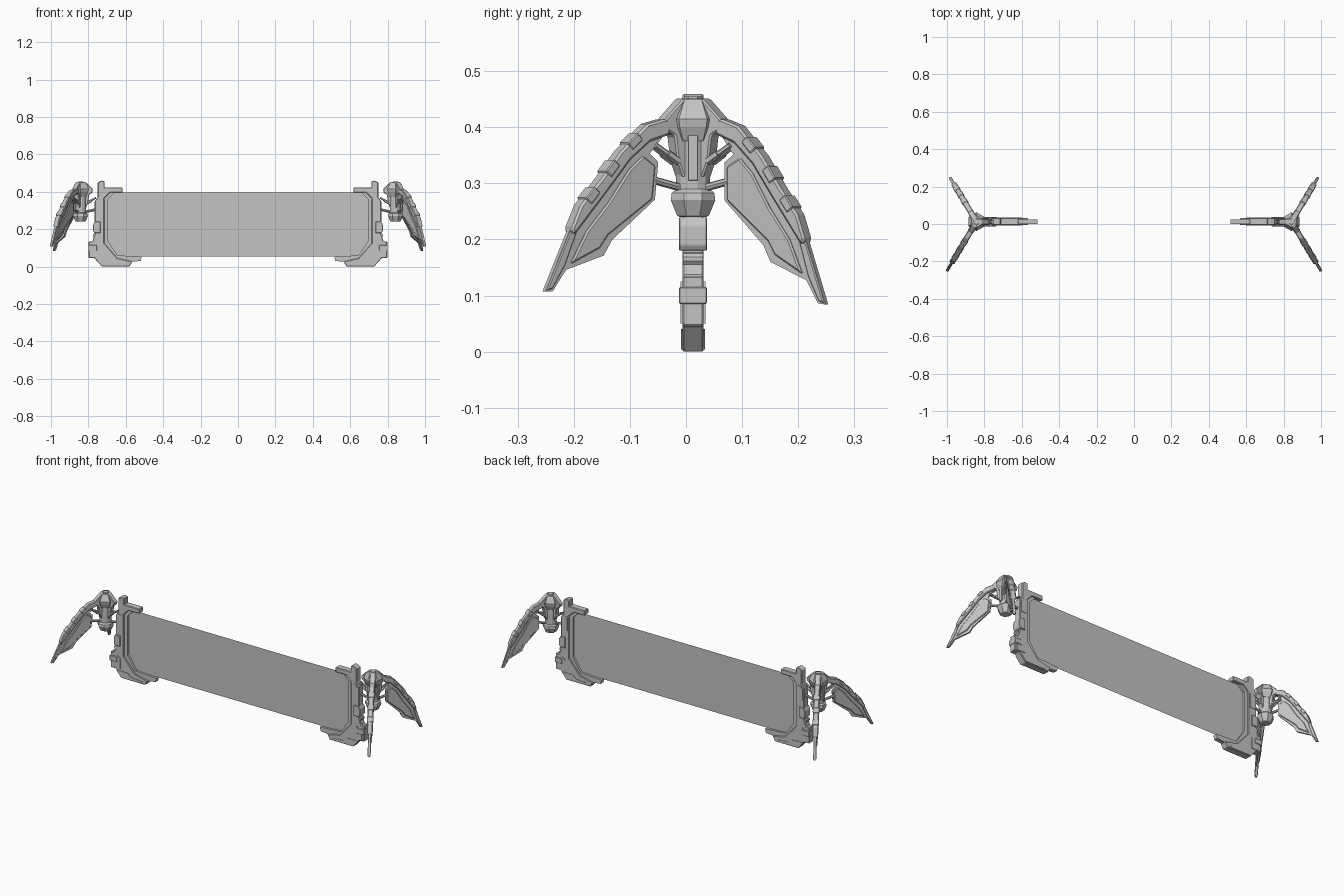
import bpy, bmesh, math
from mathutils import Vector, Matrix

YC = 0.0125                       # centre plane of the gate
HUB = Vector((0.842, YC, 0))      # axis of the end pod

grey = bpy.data.materials.new("plain_grey")
grey.diffuse_color = (0.55, 0.55, 0.55, 1)


def finish(name, bm, mirror=True, bevel=0.0):
    if mirror:
        bmesh.ops.recalc_face_normals(bm, faces=bm.faces)
    me = bpy.data.meshes.new(name)
    bm.to_mesh(me)
    bm.free()
    me.materials.append(grey)
    ob = bpy.data.objects.new(name, me)
    bpy.context.collection.objects.link(ob)
    if bevel:
        b = ob.modifiers.new("chamfer", 'BEVEL')
        b.width, b.segments, b.limit_method = bevel, 1, 'ANGLE'
    if mirror:
        ob.modifiers.new("mirror", 'MIRROR').use_axis = (True, False, False)
    return ob


def plate(name, pts, thick, origin, udir, bevel=0.0):
    """Outline in (u, z), extruded evenly to both sides."""
    u = Vector(udir).normalized()
    w = u.cross(Vector((0, 0, 1)))
    bm = bmesh.new()
    f = bm.faces.new([bm.verts.new(origin + u * a + Vector((0, 0, b)) - w * thick / 2)
                      for a, b in pts])
    r = bmesh.ops.extrude_face_region(bm, geom=[f])
    bmesh.ops.translate(bm, vec=w * thick,
                        verts=[v for v in r['geom'] if isinstance(v, bmesh.types.BMVert)])
    return finish(name, bm, bevel=bevel)


def stack(name, rings, sides, centre, turn=0.0):
    """Solid of stacked polygon rings given as (z, radius)."""
    bm = bmesh.new()
    loops = [[bm.verts.new(centre + Vector((r * math.cos(turn + math.tau * i / sides),
                                            r * math.sin(turn + math.tau * i / sides), z)))
              for i in range(sides)] for z, r in rings]
    for a, b in zip(loops, loops[1:]):
        for i in range(sides):
            j = (i + 1) % sides
            bm.faces.new((a[i], a[j], b[j], b[i]))
    bm.faces.new(loops[0])
    bm.faces.new(loops[-1])
    return finish(name, bm)


def rod(name, a, b, radius, sides=8):
    a, b = Vector(a), Vector(b)
    bm = bmesh.new()
    m = Matrix.Translation((a + b) / 2) @ (b - a).to_track_quat('Z', 'Y').to_matrix().to_4x4()
    bmesh.ops.create_cone(bm, cap_ends=True, segments=sides, radius1=radius,
                          radius2=radius, depth=(b - a).length, matrix=m)
    return finish(name, bm)


def rect(u0, u1, z0, z1):
    return [(u0, z0), (u1, z0), (u1, z1), (u0, z1)]


# Thin screen with clipped corners
half = [(0.65, 0.055), (0.70, 0.13), (0.70, 0.36), (0.665, 0.395)]
bm = bmesh.new()
bm.faces.new([bm.verts.new((x, YC, z))
              for x, z in half + [(-x, z) for x, z in reversed(half)]])
finish("screen", bm, mirror=False)

# End frames around the screen
C, X = Vector((0, YC, 0)), (1, 0, 0)
plate("frame_rail", [(0.617, 0.395), (0.617, 0.422), (0.713, 0.422), (0.713, 0.455),
                     (0.728, 0.46), (0.75, 0.45), (0.75, 0.37), (0.766, 0.35),
                     (0.766, 0.17), (0.778, 0.135), (0.798, 0.135), (0.798, 0.045),
                     (0.768, 0.045), (0.728, 0.0), (0.58, 0.0), (0.565, 0.027),
                     (0.645, 0.045), (0.715, 0.125), (0.715, 0.365), (0.685, 0.395)],
      0.038, C, X, 0.003)
plate("frame_lip", [(0.66, 0.395), (0.695, 0.36), (0.695, 0.135), (0.645, 0.06),
                    (0.515, 0.053), (0.52, 0.03), (0.60, 0.022), (0.66, 0.03),
                    (0.72, 0.11), (0.72, 0.37), (0.69, 0.40)], 0.024, C, X)
plate("upper_side_block", [(0.735, 0.18), (0.768, 0.18), (0.774, 0.19), (0.774, 0.225),
                           (0.765, 0.24), (0.735, 0.24)], 0.05, C, X, 0.002)
plate("lower_side_block", rect(0.755, 0.80, 0.085, 0.115), 0.05, C, X, 0.002)
plate("lower_side_panel", [(0.735, 0.05), (0.785, 0.05), (0.785, 0.085), (0.755, 0.125),
                           (0.735, 0.11)], 0.044, C, X)
plate("foot_block", [(0.73, 0.004), (0.76, 0.04), (0.69, 0.04), (0.665, 0.02),
                     (0.60, 0.016), (0.60, 0.004)], 0.043, C, X)
plate("rail_upper_panel", [(0.725, 0.28), (0.758, 0.28), (0.758, 0.34), (0.745, 0.36),
                           (0.725, 0.36)], 0.043, C, X)
rod("side_pin", (0.764, YC - 0.018, 0.165), (0.764, YC + 0.018, 0.165), 0.012, 10)

# Pod body, cap and lower bulb
stack("pod_column", [(0.275, 0.031), (0.40, 0.031)], 12, HUB, math.pi / 12)
stack("pod_cap", [(0.375, 0.035), (0.40, 0.047), (0.415, 0.05), (0.45, 0.03),
                  (0.45, 0.017), (0.455, 0.016)], 6, HUB, math.pi / 6)
stack("pod_bulb", [(0.24, 0.026), (0.243, 0.031), (0.27, 0.043), (0.283, 0.041),
                   (0.29, 0.032)], 8, HUB, math.pi / 8)

# Raised slot on the outer face of the pod
plate("pod_slot", [(0.028, 0.305), (0.035, 0.305), (0.035, 0.385), (0.03, 0.393),
                   (0.028, 0.393)], 0.018, HUB, X, 0.002)

# Three shoulders: two carry wings, one joins the frame
ang = math.radians(59)
shoulder = [(0.0, 0.451), (0.028, 0.451), (0.066, 0.414), (0.063, 0.395),
            (0.046, 0.385), (0.04, 0.34), (0.028, 0.31), (0.0, 0.31)]
dirs = {"front": (math.cos(ang), -math.sin(ang), 0),
        "back": (math.cos(ang), math.sin(ang), 0),
        "inner": (-1, 0, 0)}
for side, d in dirs.items():
    D = Vector(d)
    T = D.cross(Vector((0, 0, 1)))

    def at(r, z, t=0.0):
        return HUB + D * r + T * t + Vector((0, 0, z))
    plate(side + "_shoulder", shoulder, 0.03, HUB, d, 0.003)
    rod(side + "_lower_arm", at(0.025, 0.292), at(0.08, 0.305), 0.007)
    for s in (-1, 1):
        rod(side + "_piston", at(0.03, 0.335, s * 0.01), at(0.082, 0.368, s * 0.008), 0.005, 6)
        rod(side + "_piston_sleeve", at(0.036, 0.339, s * 0.01), at(0.058, 0.353, s * 0.0095), 0.0075, 6)

# Wings hanging from the two outer shoulders
blade = [(0.066, 0.412), (0.102, 0.399), (0.151, 0.346), (0.187, 0.292), (0.224, 0.242),
         (0.238, 0.20), (0.278, 0.084), (0.263, 0.086), (0.239, 0.127), (0.164, 0.16),
         (0.149, 0.19), (0.068, 0.27), (0.068, 0.337), (0.087, 0.351), (0.06, 0.387)]
spine = [(0.05, 0.412), (0.066, 0.415), (0.102, 0.402), (0.152, 0.348), (0.188, 0.294),
         (0.225, 0.244), (0.24, 0.20), (0.232, 0.19), (0.205, 0.228), (0.168, 0.28),
         (0.13, 0.335), (0.092, 0.372), (0.055, 0.387)]
armour = [(0.075, 0.33), (0.102, 0.345), (0.128, 0.318), (0.165, 0.255), (0.205, 0.20),
          (0.232, 0.138), (0.175, 0.172), (0.16, 0.197), (0.075, 0.27)]
tip = [(0.225, 0.195), (0.239, 0.195), (0.277, 0.086), (0.265, 0.09), (0.243, 0.135)]
clips = [(0.128, 0.371, -48), (0.17, 0.318, -56), (0.206, 0.266, -54)]


def tilted(pts, deg):
    c, s = math.cos(math.radians(deg)), math.sin(math.radians(deg))
    return [(0.066 + (u - 0.066) * c - (z - 0.41) * s,
             0.41 + (u - 0.066) * s + (z - 0.41) * c) for u, z in pts]


for side, tilt in (("front", 5.8), ("back", 0.0)):
    d = dirs[side]
    for part, pts, t, bev in (("blade", blade, 0.010, 0), ("spine", spine, 0.030, 0.004),
                              ("armour", armour, 0.020, 0.003), ("tip", tip, 0.016, 0.002)):
        plate(side + "_wing_" + part, tilted(pts, tilt), t, HUB, d, bev)
    # Small clips along the wing spine
    for u, z, a in clips:
        c, s = math.cos(math.radians(a)), math.sin(math.radians(a))
        box = [(u + x * c - y * s, z + x * s + y * c)
               for x, y in rect(-0.014, 0.014, -0.012, 0.004)]
        plate(side + "_wing_clip", tilted(box, tilt), 0.034, HUB, d, 0.002)
